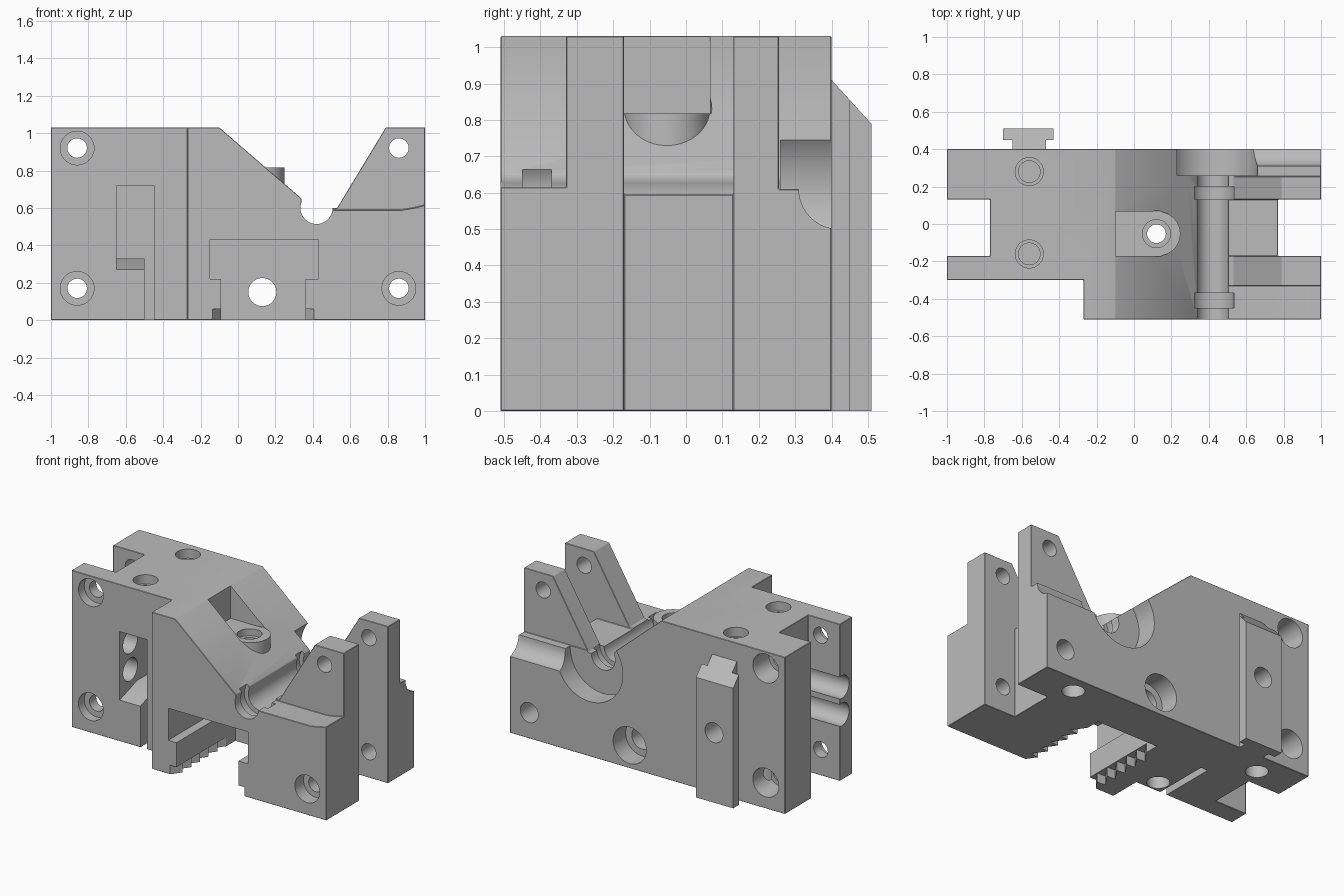
import bpy, bmesh, math

if "Cube" in bpy.data.objects:
    bpy.data.objects.remove(bpy.data.objects["Cube"])

grey = bpy.data.materials.new("plain_grey")
grey.use_nodes = True
colour = (0.5, 0.5, 0.5, 1)
grey.diffuse_color = colour
grey.node_tree.nodes["Principled BSDF"].inputs["Base Color"].default_value = colour


def prism(name, pts, axis, lo, hi, taper=1.0):
    """Extrude a 2D outline along an axis; taper scales the far end."""
    place = {"X": lambda u, v, t: (t, u, v),
             "Y": lambda u, v, t: (u, t, v),
             "Z": lambda u, v, t: (u, v, t)}[axis]
    cu = sum(p[0] for p in pts) / len(pts)
    cv = sum(p[1] for p in pts) / len(pts)
    bm = bmesh.new()
    near = [bm.verts.new(place(u, v, lo)) for u, v in pts]
    far = [bm.verts.new(place(cu + (u - cu) * taper, cv + (v - cv) * taper, hi))
           for u, v in pts]
    bm.faces.new(near)
    bm.faces.new(far)
    for i in range(len(pts)):
        j = (i + 1) % len(pts)
        bm.faces.new((near[i], near[j], far[j], far[i]))
    bmesh.ops.recalc_face_normals(bm, faces=bm.faces)
    me = bpy.data.meshes.new(name)
    bm.to_mesh(me)
    bm.free()
    me.materials.append(grey)
    ob = bpy.data.objects.new(name, me)
    bpy.context.collection.objects.link(ob)
    return ob


def box(x0, x1, y0, y1, z0, z1):
    return prism("cutter", [(x0, y0), (x1, y0), (x1, y1), (x0, y1)], "Z", z0, z1)


def cyl(axis, u, v, r, lo, hi, taper=1.0, n=40):
    pts = [(u + r * math.cos(math.tau * i / n), v + r * math.sin(math.tau * i / n))
           for i in range(n)]
    return prism("cutter", pts, axis, lo, hi, taper)


def apply_modifier(ob, mod):
    bpy.context.view_layer.objects.active = ob
    bpy.ops.object.modifier_apply(modifier=mod.name)


def combine(ob, other, operation="DIFFERENCE"):
    mod = ob.modifiers.new("combine", "BOOLEAN")
    mod.operation = operation
    mod.solver = "EXACT"
    mod.object = other
    apply_modifier(ob, mod)
    bpy.data.objects.remove(other)


# Main block from its front outline
body = prism("clamp_body", [(-1, 0), (1, 0), (1, 1.03), (0.79, 1.03), (0.53, 0.6),
                            (0.34, 0.6), (0.34, 0.65), (-0.1, 1.03), (-1, 1.03)],
             "Y", -0.51, 0.4)

# Front step, end channels, gap between the towers and the shoulders
combine(body, box(-1.1, -0.27, -0.6, -0.3, -0.1, 1.2))
combine(body, box(-1.1, -0.77, -0.17, 0.13, -0.1, 1.2))
combine(body, box(0.77, 1.1, -0.17, 0.13, -0.1, 1.2))
combine(body, box(0.5, 0.9, -0.17, 0.13, 0.595, 1.2))
combine(body, prism("cutter", [(0.5, 0.59), (0.88, 0.59), (0.94, 0.6), (1.1, 0.64),
                               (1.1, 1.2), (0.5, 1.2)], "Y", -0.6, -0.33))
combine(body, box(0.5, 1.1, 0.255, 0.5, 0.61, 1.2))

# Small chamfer on the outer edges
bevel = body.modifiers.new("chamfer", "BEVEL")
bevel.width = 0.01
bevel.segments = 1
bevel.limit_method = "ANGLE"
apply_modifier(body, bevel)

# Rear T-shaped rail with a sloped top
rail = prism("rail", [(-0.65, 0.37), (-0.47, 0.37), (-0.47, 0.45), (-0.43, 0.45),
                      (-0.43, 0.51), (-0.7, 0.51), (-0.7, 0.45), (-0.65, 0.45)],
             "Z", 0, 0.96)
combine(rail, prism("cutter", [(0.3, 1.02), (0.6, 0.69), (0.6, 1.2), (0.3, 1.2)],
                    "X", -0.8, -0.3))
combine(body, rail, "UNION")

# Round boss and pocket in the slope
boss = cyl("Z", 0.13, -0.052, 0.118, 0.55, 0.82)
combine(body, boss, "UNION")
combine(body, box(-0.1, 0.13, -0.17, 0.066, 0.815, 1.2))
combine(body, cyl("Z", 0.13, -0.052, 0.123, 0.817, 1.2))
combine(body, cyl("Z", 0.12, -0.052, 0.075, 0.77, 0.9))
combine(body, cyl("Z", 0.12, -0.052, 0.05, 0.35, 0.8))

# Rod channel, its two bearing seats, rear relief and rear cove
ROD = (0.42, 0.6)
combine(body, cyl("Y", *ROD, 0.086, -0.6, 0.5))
for y0, y1 in ((-0.45, -0.37), (0.13, 0.2)):
    combine(body, cyl("Y", *ROD, 0.115, y0, y1))
combine(body, cyl("Y", *ROD, 0.24, 0.26, 0.5, n=64))
combine(body, cyl("X", 0.42, 0.61, 0.11, 0.6, 1.1))

# T slot from the front, with toothed lower rails
MID = 0.135
combine(body, prism("cutter", [(-0.09, -0.1), (0.36, -0.1), (0.36, 0.22), (0.43, 0.22),
                               (0.43, 0.43), (-0.15, 0.43), (-0.15, 0.22),
                               (-0.09, 0.22)], "Y", -0.6, 0.1))
for side in (-1, 1):
    outline = [(MID + side * 0.2, -0.6)]
    for i in range(6):
        y = -0.53 + i * 0.09
        outline += [(MID + side * 0.285, y), (MID + side * 0.226, y + 0.085)]
    outline.append((MID + side * 0.2, 0.02))
    combine(body, prism("cutter", outline, "Z", -0.1, 0.06))

# Nut trap and hole behind the T slot
combine(body, cyl("Y", 0.13, 0.15, 0.075, 0.0, 0.5))
combine(body, cyl("Y", 0.13, 0.15, 0.12, 0.27, 0.5))

# Front window with sloped sill and a slit below
combine(body, box(-0.65, -0.45, -0.6, 0.075, 0.33, 0.72))
combine(body, box(-0.5, -0.45, -0.6, 0.075, -0.1, 0.4))
combine(body, prism("cutter", [(-0.6, 0.17), (-0.3, 0.27), (-0.12, 0.33),
                               (-0.12, 0.4), (-0.6, 0.4)], "X", -0.65, -0.48))

# Twin side grooves running into the window
for z in (0.43, 0.61):
    combine(body, cyl("X", -0.19, z, 0.075, -1.1, -0.6))

# Bolt holes through the ends, with counterbores
for x, z in ((-0.86, 0.92), (-0.86, 0.17), (0.86, 0.17), (0.86, 0.92)):
    combine(body, cyl("Y", x, z, 0.052, -0.6, 0.5))
    if x < 0:
        combine(body, cyl("Y", x, z, 0.09, -0.4, -0.24))
        combine(body, cyl("Y", x, z, 0.095, 0.41, 0.25, 0.85))
    elif z < 0.5:
        combine(body, cyl("Y", x, z, 0.09, -0.6, -0.42))
        combine(body, cyl("Y", x, z, 0.065, 0.5, 0.25))

# Screw holes in the top, the rail and the underside
for y in (0.28, -0.16):
    combine(body, cyl("Z", -0.56, y, 0.075, 1.1, 0.97))
    combine(body, cyl("Z", -0.56, y, 0.058, 1.1, 0.75))
combine(body, cyl("Y", -0.56, 0.46, 0.065, 0.6, 0.2))
for x, y in ((0.7, 0.28), (-0.73, 0.25), (-0.37, -0.22)):
    combine(body, cyl("Z", x, y, 0.068, -0.1, 0.2))

# Smooth round walls, keep hard edges
bpy.ops.object.select_all(action="DESELECT")
body.select_set(True)
bpy.context.view_layer.objects.active = body
bpy.ops.object.shade_smooth_by_angle(angle=math.radians(25))
